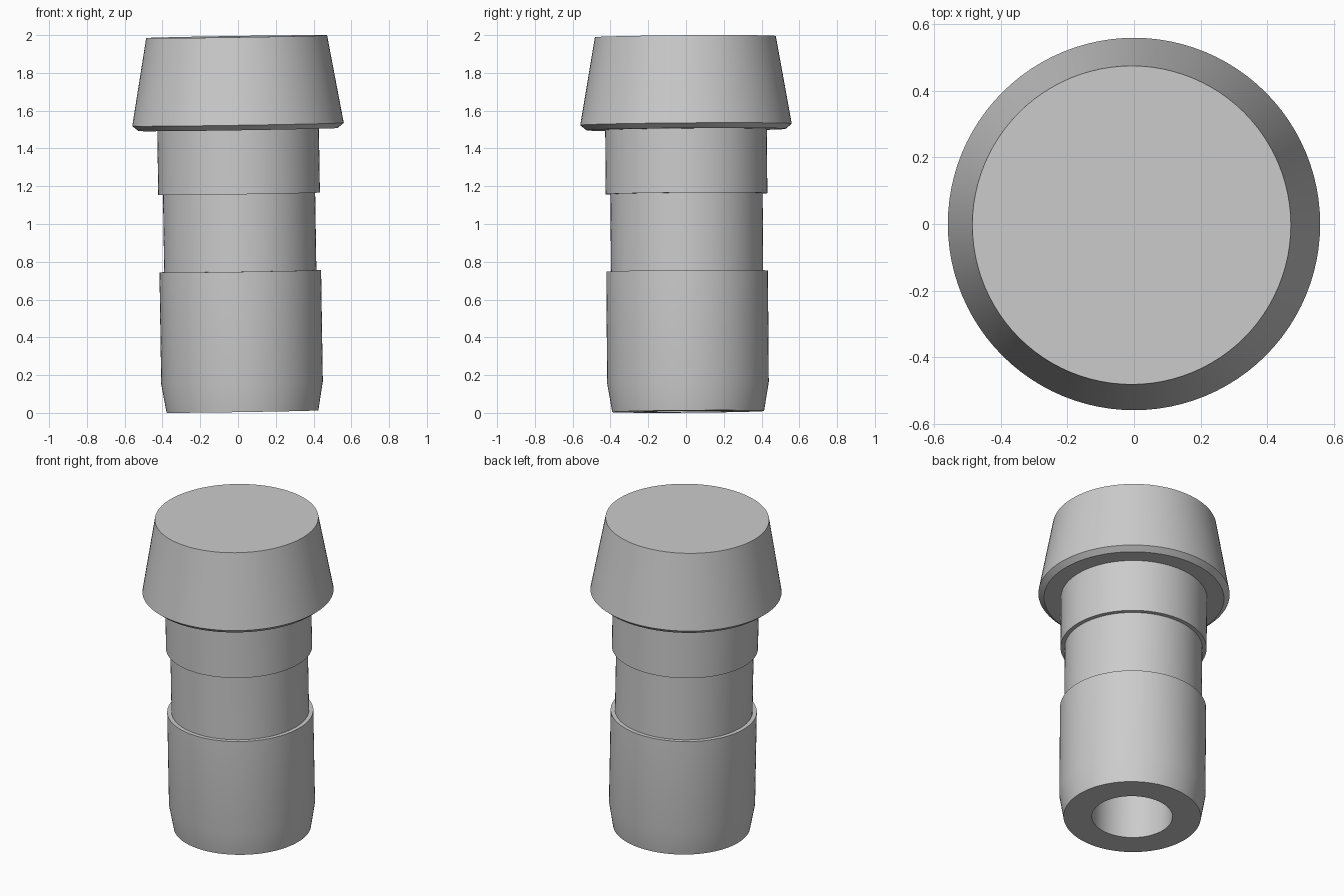
import bpy, bmesh, math
from mathutils import Vector, Matrix

SIDES = 96

cube = bpy.data.objects.get("Cube")
if cube:
    bpy.data.objects.remove(cube, do_unlink=True)

# Single plain grey
grey = bpy.data.materials.new("plain grey")
grey.use_nodes = True
color = (0.6, 0.6, 0.6, 1)
grey.diffuse_color = color
grey.node_tree.nodes["Principled BSDF"].inputs["Base Color"].default_value = color

# The whole plug leans slightly, pivoting about the wide rim of its head
pivot = Vector((0, 0, 1.527))
axis = Vector((-0.0155, -0.0075, 1))
lean = Vector((0, 0, 1)).rotation_difference(axis).to_matrix().to_4x4()
tilt = Matrix.Translation(pivot) @ lean @ Matrix.Translation(-pivot)


def revolve(name, profile):
    """Turn a (radius, height) profile into a solid; end points lie on the axis."""
    bm = bmesh.new()
    verts = [bm.verts.new((r, 0, z)) for r, z in profile]
    edges = [bm.edges.new(pair) for pair in zip(verts, verts[1:])]
    bmesh.ops.spin(bm, geom=verts + edges, cent=(0, 0, 0), axis=(0, 0, 1),
                   angle=math.tau, steps=SIDES, use_merge=True)
    bmesh.ops.remove_doubles(bm, verts=bm.verts, dist=0.0001)
    bmesh.ops.recalc_face_normals(bm, faces=bm.faces)
    bm.transform(tilt)
    mesh = bpy.data.meshes.new(name)
    bm.to_mesh(mesh)
    bm.free()
    mesh.materials.append(grey)
    obj = bpy.data.objects.new(name, mesh)
    bpy.context.collection.objects.link(obj)
    bpy.ops.object.select_all(action='DESELECT')
    obj.select_set(True)
    bpy.context.view_layer.objects.active = obj
    bpy.ops.object.shade_smooth_by_angle(angle=math.radians(20))
    return obj


# Stepped shank with a blind bore, a tapered tip and a groove
revolve("shank", [
    (0, 1.4), (0.236, 1.4), (0.236, 0.007),
    (0.402, 0.007), (0.428, 0.16), (0.428, 0.75),
    (0.403, 0.75), (0.403, 1.16), (0.428, 1.16),
    (0.428, 1.55), (0, 1.55),
])

# Tapered head with a chamfered lower rim
revolve("head", [
    (0, 1.5), (0.527, 1.5), (0.56, 1.527), (0.479, 1.992), (0, 1.992),
])
